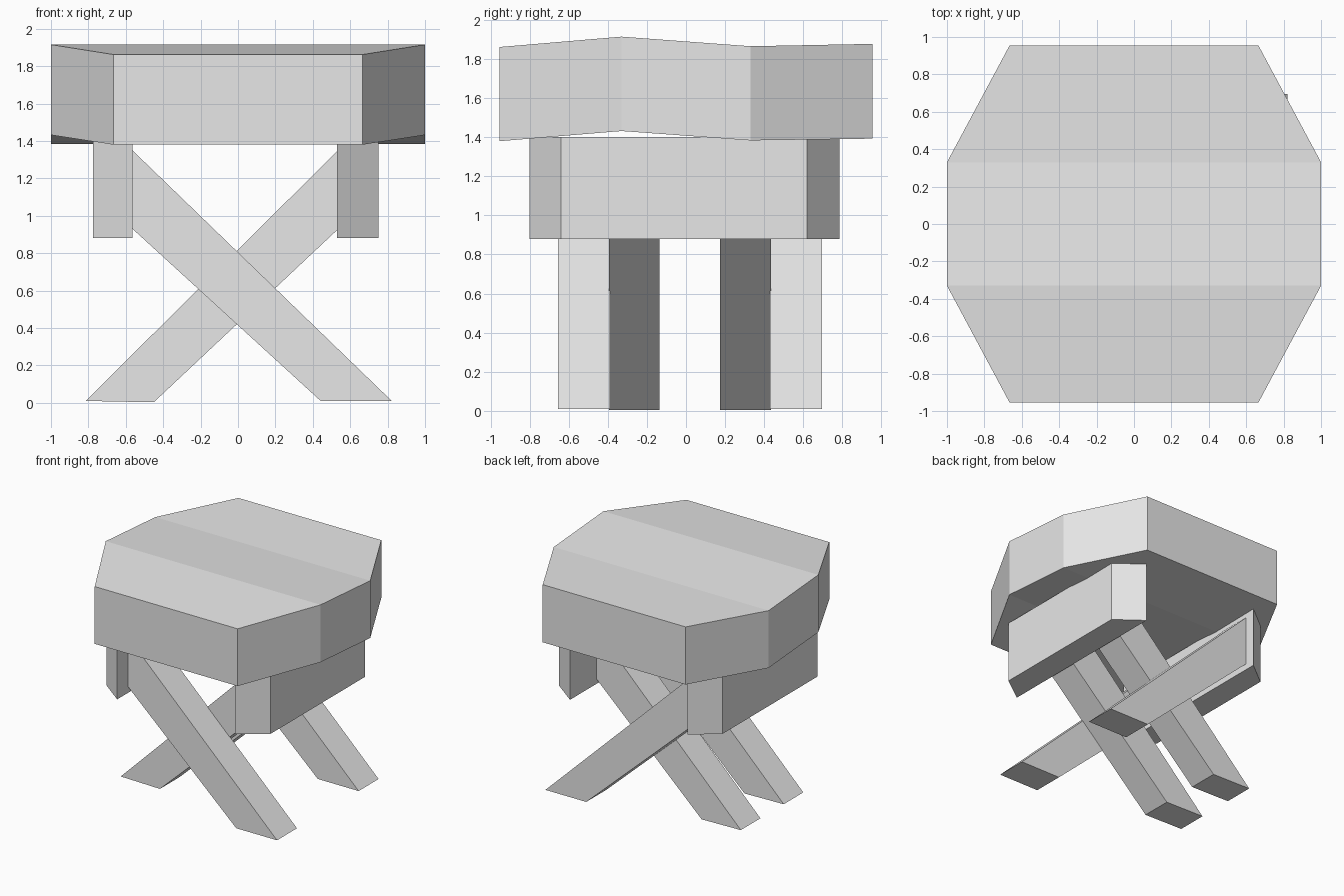
import bpy
import bmesh

cube = bpy.data.objects.get("Cube")
if cube:
    bpy.data.objects.remove(cube, do_unlink=True)

# One flat grey for the whole stool
grey = bpy.data.materials.new("light grey")
grey.use_nodes = True
colour = (0.8, 0.8, 0.8, 1)
grey.diffuse_color = colour
grey.node_tree.nodes["Principled BSDF"].inputs["Base Color"].default_value = colour


def finish(name, bm):
    bmesh.ops.recalc_face_normals(bm, faces=bm.faces)
    mesh = bpy.data.meshes.new(name)
    bm.to_mesh(mesh)
    bm.free()
    mesh.materials.append(grey)
    obj = bpy.data.objects.new(name, mesh)
    bpy.context.collection.objects.link(obj)


def loft(name, rings):
    """Skin matching rings of points and cap both ends."""
    bm = bmesh.new()
    loops = [[bm.verts.new(p) for p in ring] for ring in rings]
    n = len(loops[0])
    for a, b in zip(loops, loops[1:]):
        for i in range(n):
            j = (i + 1) % n
            bm.faces.new((a[i], a[j], b[j], b[i]))
    bm.faces.new(loops[0])
    bm.faces.new(loops[-1])
    finish(name, bm)


# Seat: a gently warped eight-sided cushion, sections run front to back
sections = [(-0.955, 0.665, 1.38, 1.862), (-0.33, 1.0, 1.432, 1.915),
            (0.33, 1.0, 1.384, 1.866), (0.955, 0.665, 1.393, 1.878)]
loft("seat", [[(-w, y, low), (w, y, low), (w, y, top), (-w, y, top)]
              for y, w, low, top in sections])

# Side rails: trapezoid plan, the long face points inward
for name, inner, outer in (("left_rail", 0.53, 0.75), ("right_rail", -0.565, -0.775)):
    plan = [(inner, -0.80), (outer, -0.64), (outer, 0.62), (inner, 0.785)]
    loft(name, [[(x, y, z) for x, y in plan] for z in (0.88, 1.402)])

# Crossed legs: slanted bars with level feet, ending upright in the rails
falling = [(0.442, 0.01), (0.822, 0.01), (-0.575, 1.36), (-0.575, 0.94)]
rising = [(-0.45, 0.003), (-0.815, 0.01), (0.54, 1.355), (0.54, 0.933)]
legs = [("front_outer_leg", falling, -0.655, -0.39),
        ("front_inner_leg", rising, -0.395, -0.135),
        ("back_inner_leg", rising, 0.175, 0.435),
        ("back_outer_leg", falling, 0.43, 0.695)]
for name, profile, y0, y1 in legs:
    loft(name, [[(x, y, z) for x, z in profile] for y in (y0, y1)])
